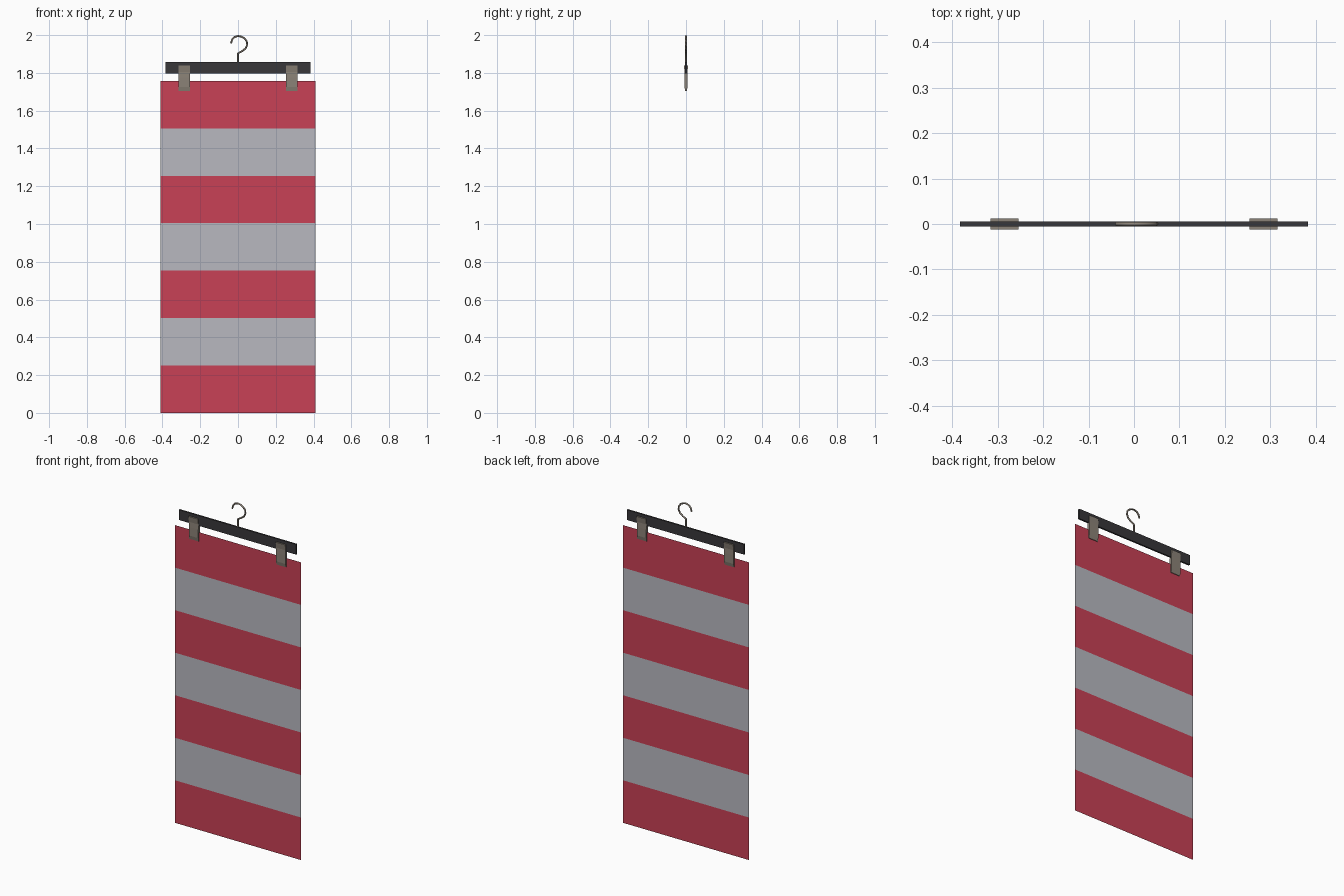
import bpy, bmesh

if "Cube" in bpy.data.objects:
    bpy.data.objects.remove(bpy.data.objects["Cube"])


def material(name, rgb):
    m = bpy.data.materials.new(name)
    m.diffuse_color = (*rgb, 1)
    m.use_nodes = True
    m.node_tree.nodes["Principled BSDF"].inputs["Base Color"].default_value = m.diffuse_color
    return m


RED = material("red cloth", (0.58, 0.052, 0.092))
GREY = material("pale grey cloth", (0.48, 0.485, 0.53))
BLACK = material("dark bar", (0.04, 0.038, 0.042))
METAL = material("dull metal", (0.26, 0.225, 0.185))


def finish(name, bm, mats):
    bmesh.ops.recalc_face_normals(bm, faces=bm.faces)
    mesh = bpy.data.meshes.new(name)
    bm.to_mesh(mesh)
    bm.free()
    for m in mats:
        mesh.materials.append(m)
    ob = bpy.data.objects.new(name, mesh)
    bpy.context.collection.objects.link(ob)
    return ob


def extrude_x(name, profile, x0, x1, mat):
    """Sweep a (y, z) outline from x0 to x1."""
    bm = bmesh.new()
    face = bm.faces.new([bm.verts.new((x0, y, z)) for y, z in profile])
    ext = bmesh.ops.extrude_face_region(bm, geom=[face])
    moved = [v for v in ext["geom"] if isinstance(v, bmesh.types.BMVert)]
    bmesh.ops.translate(bm, verts=moved, vec=(x1 - x0, 0, 0))
    return finish(name, bm, [mat])


# Striped cloth: a single flat sheet, seven equal bands
HALF, TOP, BANDS = 0.41, 1.757, 7
bm = bmesh.new()
rows = [[bm.verts.new((x, 0, TOP * i / BANDS)) for x in (-HALF, HALF)]
        for i in range(BANDS + 1)]
for i in range(BANDS):
    (a, b), (c, d) = rows[i], rows[i + 1]
    bm.faces.new((a, b, d, c)).material_index = i % 2
finish("striped_cloth", bm, [RED, GREY])

# Hanger bar
extrude_x("hanger_bar", [(-0.005, 1.797), (0.005, 1.797), (0.005, 1.857), (-0.005, 1.857)],
          -0.383, 0.383, BLACK)

# Clips: slim pinched profile, flared at the top
side = [(0.004, 1.704), (0.008, 1.725), (0.008, 1.775), (0.007, 1.805), (0.012, 1.839)]
outline = side + [(-y, z) for y, z in reversed(side)]
for name, cx in (("left_clip", -0.285), ("right_clip", 0.285)):
    extrude_x(name, outline, cx - 0.031, cx + 0.031, METAL)

# Wire hook
path = [(0, 1.85), (0, 1.903), (0.02, 1.914), (0.04, 1.929), (0.049, 1.95),
        (0.046, 1.968), (0.034, 1.983), (0.017, 1.992), (0, 1.995),
        (-0.018, 1.99), (-0.031, 1.977), (-0.037, 1.956)]
curve = bpy.data.curves.new("hook", "CURVE")
curve.dimensions = "3D"
curve.bevel_depth = 0.005
curve.bevel_resolution = 1
curve.use_fill_caps = True
spline = curve.splines.new("POLY")
spline.points.add(len(path) - 1)
for p, (x, z) in zip(spline.points, path):
    p.co = (x, 0, z, 1)
curve.materials.append(METAL)
hook = bpy.data.objects.new("hook", curve)
bpy.context.collection.objects.link(hook)
